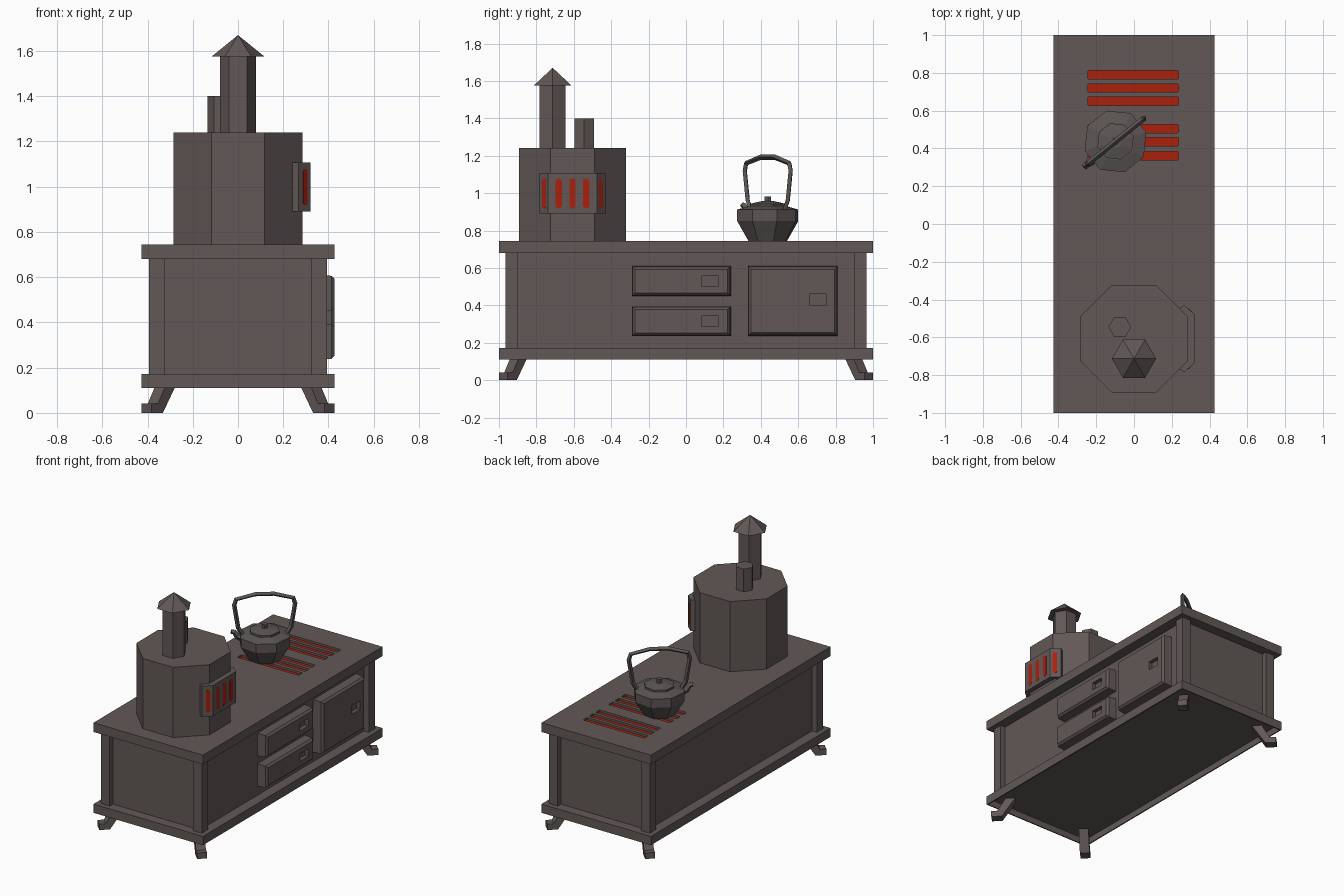
import bpy, bmesh, math
from mathutils import Matrix, Vector

if "Cube" in bpy.data.objects:
    bpy.data.objects.remove(bpy.data.objects["Cube"])


def material(name, rgb):
    m = bpy.data.materials.new(name)
    m.diffuse_color = (*rgb, 1)
    m.use_nodes = True
    m.node_tree.nodes["Principled BSDF"].inputs["Base Color"].default_value = m.diffuse_color
    return m


IRON = material("warm iron grey", (0.120, 0.098, 0.095))
KETTLE = material("dark kettle grey", (0.105, 0.092, 0.088))
EMBER = material("ember red", (0.40, 0.015, 0.004))


def loft(name, rings, mat=IRON):
    """Skin a list of equal-sized point rings and cap both ends."""
    bm = bmesh.new()
    vs = [[bm.verts.new(p) for p in r] for r in rings]
    n = len(vs[0])
    for a, b in zip(vs, vs[1:]):
        for i in range(n):
            j = (i + 1) % n
            bm.faces.new((a[i], a[j], b[j], b[i]))
    bm.faces.new(vs[0])
    bm.faces.new(vs[-1])
    bmesh.ops.remove_doubles(bm, verts=bm.verts, dist=1e-5)
    bmesh.ops.recalc_face_normals(bm, faces=bm.faces)
    me = bpy.data.meshes.new(name)
    bm.to_mesh(me)
    bm.free()
    me.materials.append(mat)
    ob = bpy.data.objects.new(name, me)
    bpy.context.collection.objects.link(ob)
    return ob


def box(name, x0, x1, y0, y1, z0, z1, mat=IRON):
    return loft(name, [[(x0, y0, z), (x1, y0, z), (x1, y1, z), (x0, y1, z)] for z in (z0, z1)], mat)


def turned(name, n, profile, cx, cy, rot=0.0, mat=IRON):
    """n-sided solid of revolution from (radius, z) pairs; rot in degrees."""
    ang = [math.radians(rot) + math.tau * i / n for i in range(n)]
    return loft(name, [[(cx + r * math.cos(a), cy + r * math.sin(a), z) for a in ang]
                       for r, z in profile], mat)


def bake(ob):
    dg = bpy.context.evaluated_depsgraph_get()
    return bpy.data.meshes.new_from_object(ob.evaluated_get(dg))


def cut(ob, cutter):
    mod = ob.modifiers.new("cut", 'BOOLEAN')
    mod.operation = 'DIFFERENCE'
    mod.solver = 'EXACT'
    mod.object = cutter
    me = bake(ob)
    ob.modifiers.clear()
    ob.data = me
    bpy.data.objects.remove(cutter)


def rod(name, pts, radii, mat=KETTLE):
    """Four-sided bent rod along a path."""
    cu = bpy.data.curves.new(name + "_path", 'CURVE')
    cu.dimensions = '3D'
    cu.bevel_depth = 1.0
    cu.bevel_resolution = 0
    cu.use_fill_caps = True
    sp = cu.splines.new('POLY')
    sp.use_smooth = False
    sp.points.add(len(pts) - 1)
    for p, co, r in zip(sp.points, pts, radii):
        p.co = (*co, 1)
        p.radius = r
    tmp = bpy.data.objects.new("tmp", cu)
    bpy.context.collection.objects.link(tmp)
    bpy.context.view_layer.update()
    me = bake(tmp)
    bpy.data.objects.remove(tmp)
    me.materials.clear()
    me.materials.append(mat)
    ob = bpy.data.objects.new(name, me)
    bpy.context.collection.objects.link(ob)


# Cabinet: recessed core, slabs (the base is hollow underneath), corner posts
box("cabinet_core", -0.355, 0.355, -0.93, 0.93, 0.165, 0.69)
base = box("base_slab", -0.427, 0.427, -1, 1, 0.11, 0.172)
cut(base, box("base_cutter", -0.419, 0.419, -0.992, 0.992, 0.05, 0.155))
top = box("top_slab", -0.427, 0.427, -1, 1, 0.68, 0.745)
leg_profile = [(0, 0), (0, 0.042), (-0.04, 0.042), (-0.095, 0.135), (-0.16, 0.135), (-0.07, 0)]
for sx in (-1, 1):
    for sy in (-1, 1):
        x, y = sorted((sx * 0.325, sx * 0.393)), sorted((sy * 0.897, sy * 0.965))
        box("corner_post", *x, *y, 0.17, 0.685)
        # Splayed feet pointing out along the diagonal
        k = math.sqrt(0.5)
        loft("foot", [[(sx * (0.404 + (r + w) * k), sy * (0.977 + (r - w) * k), z)
                       for r, z in leg_profile] for w in (-0.032, 0.032)])


# Hotplate slots with glowing floors
def slot_ring(y, z, h=0.0225, c=0.004):
    a, b = -0.243, 0.235
    return [(a + c, y - h, z), (b - c, y - h, z), (b, y - h + c, z), (b, y + h - c, z),
            (b - c, y + h, z), (a + c, y + h, z), (a, y + h - c, z), (a, y - h + c, z)]


for y in (0.79, 0.72, 0.65, 0.505, 0.435, 0.362):
    cut(top, loft("slot_cutter", [slot_ring(y, 0.725), slot_ring(y, 0.76)]))
    loft("hotplate_glow", [slot_ring(y, 0.722, 0.022), slot_ring(y, 0.731, 0.022)], EMBER)


# Drawers and oven door on the right side, with recessed grips
def front_panel(name, y0, y1, z0, z1, gy0, gy1, gz0, gz1):
    def ring(x, i):
        return [(x, y0 + i, z0 + i), (x, y1 - i, z0 + i), (x, y1 - i, z1 - i), (x, y0 + i, z1 - i)]
    ob = loft(name, [ring(0.35, 0), ring(0.413, 0.004), ring(0.427, 0.017)])
    cut(ob, box("grip_cutter", 0.40, 0.45, gy0, gy1, gz0, gz1))


front_panel("upper_drawer", -0.29, 0.24, 0.45, 0.61, 0.083, 0.174, 0.503, 0.556)
front_panel("lower_drawer", -0.29, 0.24, 0.235, 0.395, 0.083, 0.174, 0.289, 0.342)
front_panel("oven_door", 0.33, 0.81, 0.237, 0.61, 0.66, 0.748, 0.40, 0.46)

# Octagonal furnace, chimney, cap and small pipe
FY = -0.607
turned("furnace", 8, [(0.3085, 0.74), (0.3085, 1.24)], 0, FY, 22.5)
turned("chimney", 6, [(0.08, 1.23), (0.08, 1.58)], 0, -0.713)
turned("chimney_cap", 6, [(0.117, 1.575), (0, 1.67)], 0, -0.713)
turned("small_pipe", 6, [(0.06, 1.23), (0.06, 1.40)], -0.075, -0.545)

# Fire door wrapping the furnace's right side
door = [(0.222, -0.15), (0.267, -0.177), (0.32, -0.13), (0.32, 0.13), (0.267, 0.177), (0.222, 0.15)]
loft("fire_door", [[(x, FY + y, z) for x, y in door] for z in (0.89, 1.107)])


def glow_bar(cx, cy, deg, half_w):
    """Upright bar with clipped ends, facing direction deg."""
    h, c = 0.079, half_w * 0.6
    outline = [(-half_w, -h + c), (-half_w + c, -h), (half_w - c, -h), (half_w, -h + c),
               (half_w, h - c), (half_w - c, h), (-half_w + c, h), (-half_w, h - c)]
    m = Matrix.Translation((cx, cy, 0.998)) @ Matrix.Rotation(math.radians(deg), 4, 'Z')
    loft("fire_door_glow", [[m @ Vector((d, u, v)) for u, v in outline]
                            for d in (-0.004, 0.0015)], EMBER)


for dy in (-0.074, 0, 0.074):
    glow_bar(0.32, FY + dy, 0, 0.017)
for s in (-1, 1):
    glow_bar(0.2985, FY + s * 0.149, s * 41.6, 0.016)

# Kettle: body, lid, knob, handle and spout
KX, KY, TURN = -0.098, 0.437, 39.0
kettle = dict(cx=KX, cy=KY, rot=TURN + 22.5, mat=KETTLE)
turned("kettle_body", 8, [(0.108, 0.745), (0.17, 0.85), (0.17, 0.912), (0.105, 0.93)], **kettle)
turned("kettle_lid", 8, [(0.1, 0.92), (0.1, 0.943), (0.035, 0.957)], **kettle)
turned("lid_knob", 6, [(0.02, 0.95), (0.02, 0.983)], **kettle)


def along(s, z):
    a = math.radians(TURN)
    return (KX + s * math.cos(a), KY + s * math.sin(a), z)


arch = [(0.145, 0.915), (0.17, 0.96), (0.195, 1.12), (0.183, 1.16), (0.06, 1.192)]
path = [along(-s, z) for s, z in arch] + [along(s, z) for s, z in reversed(arch)]
rod("kettle_handle", path, [0.0145] * len(path))
rod("kettle_spout", [along(-0.12, 0.875), along(-0.175, 0.90), along(-0.195, 0.93), along(-0.215, 0.935)],
    [0.028, 0.022, 0.017, 0.016])
